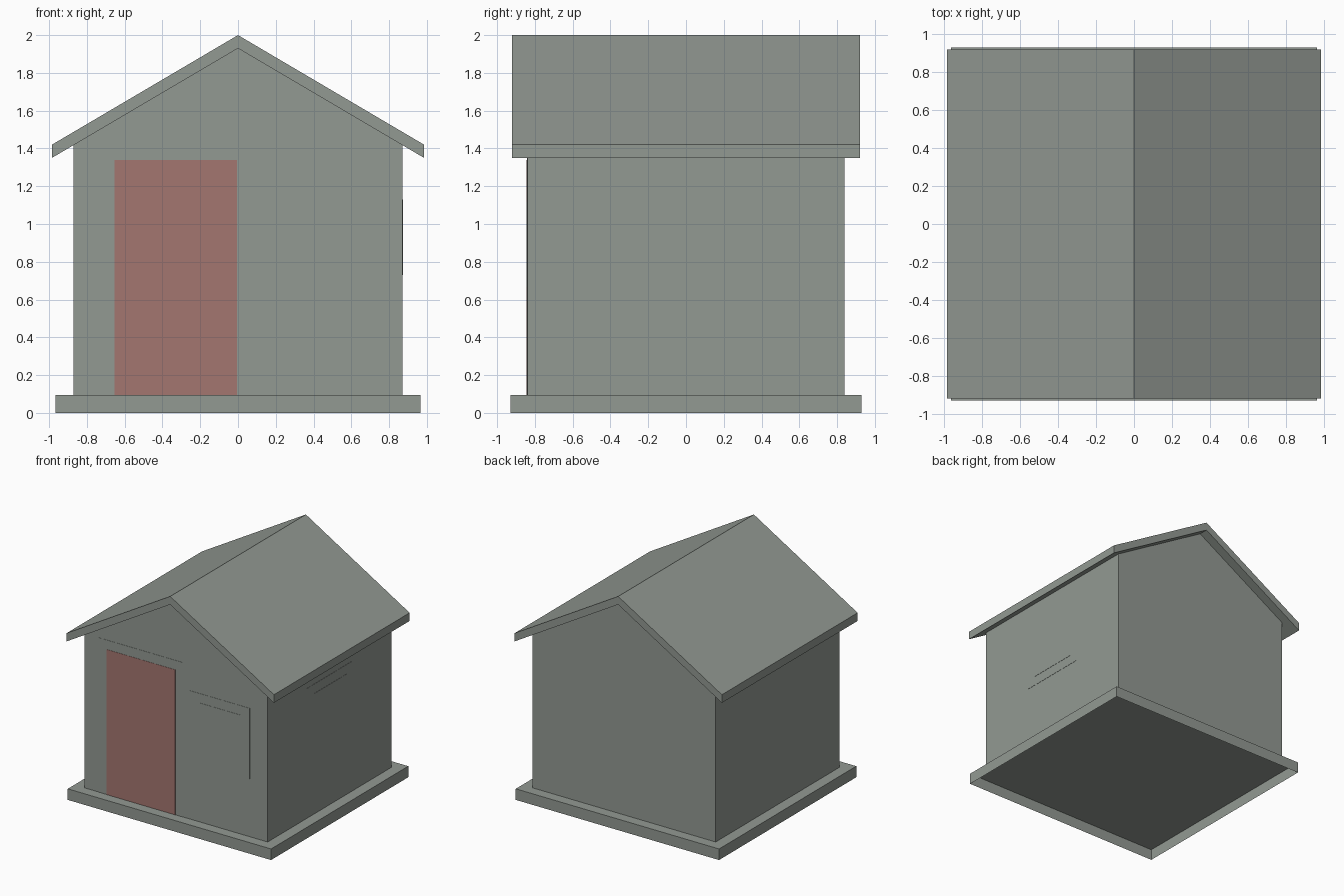
import bpy
import bmesh
from mathutils import Matrix, Vector

cube = bpy.data.objects.get("Cube")
if cube:
    bpy.data.objects.remove(cube, do_unlink=True)


def material(name, rgb):
    mat = bpy.data.materials.new(name)
    mat.use_nodes = True
    mat.diffuse_color = (*rgb, 1)
    bsdf = mat.node_tree.nodes["Principled BSDF"]
    bsdf.inputs["Base Color"].default_value = (*rgb, 1)
    return mat


GREY = material("grey green", (0.29, 0.32, 0.29))
RED = material("door red", (0.37, 0.18, 0.16))


def finish(name, bm, mat):
    mesh = bpy.data.meshes.new(name)
    bm.to_mesh(mesh)
    bm.free()
    mesh.materials.append(mat)
    obj = bpy.data.objects.new(name, mesh)
    bpy.context.collection.objects.link(obj)
    return obj


def prism(name, outline, half_depth, mat, open_edges=()):
    """Extrude an x/z outline along y, leaving out the sides in open_edges."""
    bm = bmesh.new()
    front = [bm.verts.new((x, -half_depth, z)) for x, z in outline]
    back = [bm.verts.new((x, half_depth, z)) for x, z in outline]
    bm.faces.new(front)
    bm.faces.new(back[::-1])
    for i in range(len(outline)):
        if i not in open_edges:
            j = (i + 1) % len(outline)
            bm.faces.new((front[i], back[i], back[j], front[j]))
    return finish(name, bm, mat)


def plate(name, low, high, mat):
    """Thin box between two corners."""
    low, high = Vector(low), Vector(high)
    bm = bmesh.new()
    bmesh.ops.create_cube(
        bm, size=1,
        matrix=Matrix.Translation((low + high) / 2) @ Matrix.Diagonal((*(high - low), 1)))
    return finish(name, bm, mat)


WALL_X, WALL_Y, FLOOR = 0.87, 0.84, 0.095
EAVE_X, EAVE_Z, RIDGE_Z, ROOF_THICK = 0.985, 1.42, 2.0, 0.07
under_ridge = RIDGE_Z - ROOF_THICK
wall_top = under_ridge - (RIDGE_Z - EAVE_Z) * WALL_X / EAVE_X

# Hollow base, open underneath
prism("base", [(-0.965, 0), (0.965, 0), (0.965, FLOOR), (-0.965, FLOOR)],
      0.93, GREY, open_edges=(0,))

# Walls with gables, closed by the base and the roof
prism("walls", [(-WALL_X, FLOOR), (WALL_X, FLOOR), (WALL_X, wall_top),
                (0, under_ridge), (-WALL_X, wall_top)],
      WALL_Y, GREY, open_edges=(0, 2, 3))

# Roof slab
prism("roof", [(-EAVE_X, EAVE_Z - ROOF_THICK), (0, under_ridge),
               (EAVE_X, EAVE_Z - ROOF_THICK), (EAVE_X, EAVE_Z),
               (0, RIDGE_Z), (-EAVE_X, EAVE_Z)], 0.92, GREY)


def front_plate(name, x0, x1, z0, z1, out, mat):
    plate(name, (x0, -WALL_Y - out, z0), (x1, -WALL_Y, z1), mat)


def side_plate(name, y0, y1, z0, z1, out, mat):
    plate(name, (WALL_X, y0, z0), (WALL_X + out, y1, z1), mat)


FRAME, PANEL = 0.002, 0.004

# Door
front_plate("door_frame", -0.735, 0.07, FLOOR, 1.42, FRAME, GREY)
front_plate("door", -0.655, -0.005, FLOOR, 1.34, PANEL, RED)

# Front window
front_plate("front_window_frame", 0.135, 0.70, 0.59, 1.197, FRAME, GREY)
front_plate("front_window_pane", 0.212, 0.62, 0.667, 1.117, PANEL, GREY)

# Side window
side_plate("side_window_frame", -0.31, 0.31, 0.65, 1.21, FRAME, GREY)
side_plate("side_window_pane", -0.23, 0.23, 0.73, 1.13, PANEL, GREY)
